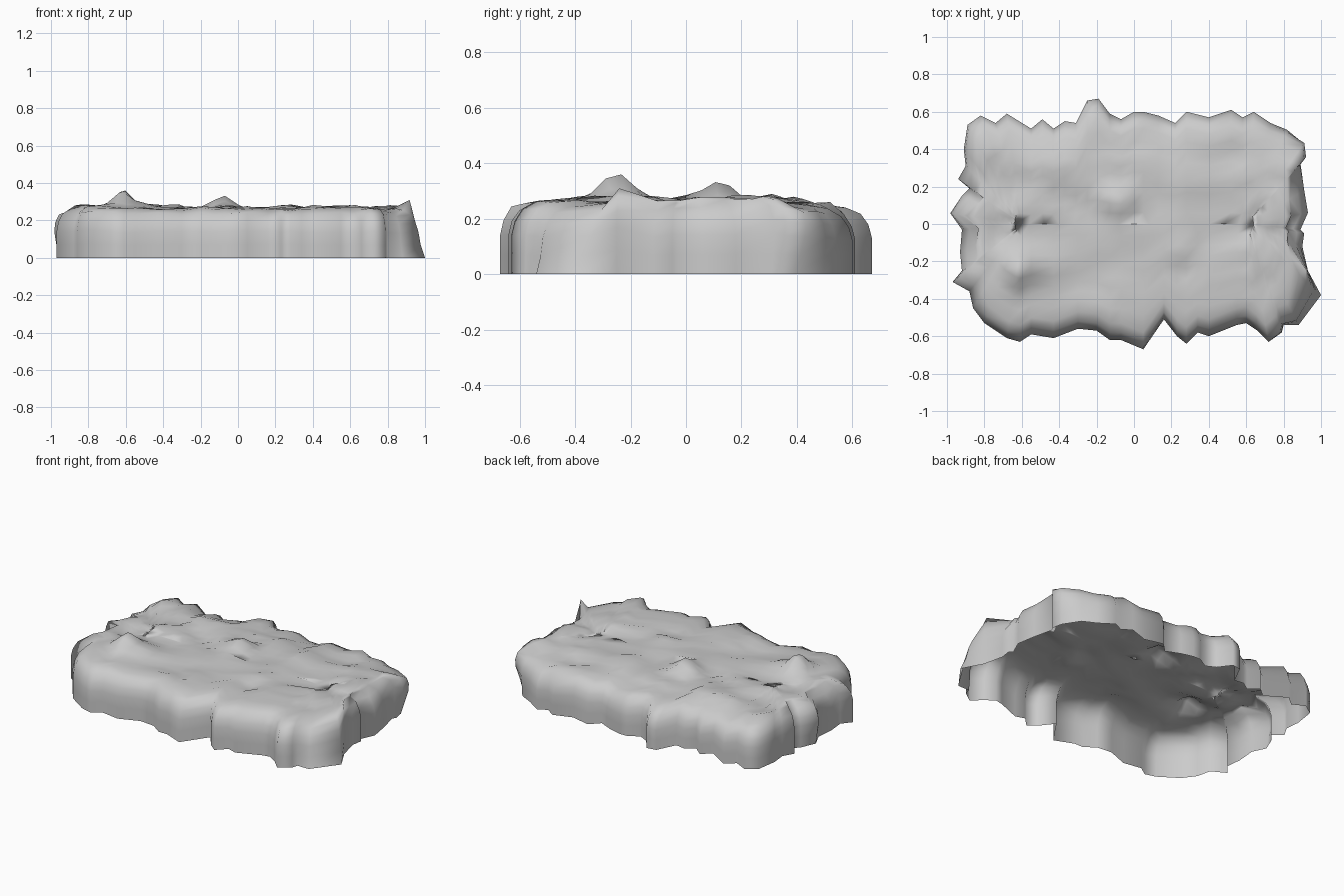
import bpy, bmesh
from math import exp
from mathutils import Vector, noise

if "Cube" in bpy.data.objects:
    bpy.data.objects.remove(bpy.data.objects["Cube"])

# ragged outline of the slab, clockwise from the back left corner
OUTLINE = [(-.89, .53), (-.82, .58), (-.74, .54), (-.68, .59), (-.55, .51), (-.49, .56),
           (-.43, .51), (-.37, .55), (-.31, .54), (-.25, .66), (-.19, .67), (-.13, .59),
           (-.07, .56), (0, .60), (.05, .60), (.13, .58), (.22, .54), (.28, .60),
           (.40, .57), (.52, .61), (.58, .57), (.64, .60), (.73, .54), (.82, .51),
           (.93, .46), (.94, .38), (.90, .33), (.91, .18), (.93, .06), (.89, -.03),
           (.91, -.05), (.90, -.12), (.93, -.25), (1.0, -.38), (.88, -.54), (.80, -.54),
           (.79, -.58), (.72, -.63), (.66, -.57), (.60, -.53), (.55, -.54), (.40, -.60),
           (.34, -.58), (.28, -.64), (.23, -.60), (.16, -.51), (.05, -.67), (-.07, -.62),
           (-.13, -.62), (-.20, -.57), (-.30, -.56), (-.43, -.61), (-.55, -.59), (-.61, -.63),
           (-.68, -.61), (-.80, -.53), (-.86, -.45), (-.88, -.36), (-.97, -.31), (-.92, -.25),
           (-.93, -.15), (-.92, -.03), (-1.0, .06), (-.92, .15), (-.88, .19), (-.94, .24),
           (-.90, .31), (-.91, .40)]

# (inset distance, height) from the open bottom rim up to the rounded edge
WALL = [(.0, 0), (.0, .07), (.0, .14), (.012, .19), (.04, .235), (.09, .257)]
# further steps across the top, as a fraction of the way to the middle line
TOP = [.27, .36, .45, .54, .63, .72, .81, .9, 1]


def bump(x, y, cx, cy, r):
    return exp(-((x - cx) ** 2 + (y - cy) ** 2) / r ** 2)


def relief(x, y):
    """Height added to the flat top: creases, peaks and the low back edge."""
    z = .022 * noise.noise(Vector((x * 4, y * 7, 1.3)))
    z += .02 * noise.noise(Vector((x * 9, y * 11, 5.1)))
    z += .09 * bump(x, y, -.61, -.25, .07) + .07 * bump(x, y, -.08, .12, .08)
    z += .02 * bump(x, y, -.70, -.40, .22)
    return z - .02 * max(0, y - .3) / .3


# draped slab shell, open underneath
bm = bmesh.new()
rings = []
for k in range(len(WALL) + len(TOP)):
    ring = []
    for x, y in OUTLINE:
        p = Vector((x, y))
        q = Vector((max(-.6, min(.6, x)), 0))
        d = q - p
        slope = bump(x, y, .97, -.45, .13)     # sunken front right corner
        spike = bump(x, y, .94, -.25, .06)     # raised tip beside it
        flare = bump(x, y, .93, .43, .10)      # back right corner, tucked in below
        point = bump(x, y, -1.0, .06, .05)     # point on the left side
        slope *= 1 - spike
        if k < len(WALL):
            inset, h = WALL[k]
            f = h / .257
            inset += .10 * slope * f ** .6 + (.09 * flare + .04 * point) * (1 - f)
            inset *= 1 - .85 * spike
            v = p + d.normalized() * inset
            z = h + f * relief(v.x, v.y) + spike * .055 * f
        else:
            t = TOP[k - len(WALL)]
            v = p + d * (.2 * slope * (1 - t) + t)
            if t == 1:   # both sides share evenly spaced points on the middle line
                v.x = round(v.x / .08) * .08
            z = .265 + relief(v.x, v.y)
        ring.append(bm.verts.new((v.x, v.y, z)))
    rings.append(ring)

n = len(OUTLINE)
for a, b in zip(rings, rings[1:]):
    for i in range(n):
        j = (i + 1) % n
        bm.faces.new((a[j], a[i], b[i], b[j]))
bmesh.ops.remove_doubles(bm, verts=rings[-1], dist=.002)
seam = [e for e in bm.edges if e.is_boundary and e.verts[0].co.z > .1]
bmesh.ops.holes_fill(bm, edges=seam, sides=0)
bmesh.ops.recalc_face_normals(bm, faces=bm.faces)
if sum(f.normal.z for f in bm.faces) < 0:
    bmesh.ops.reverse_faces(bm, faces=bm.faces)

mesh = bpy.data.meshes.new("slab_shell")
bm.to_mesh(mesh)
bm.free()
slab = bpy.data.objects.new("slab_shell", mesh)
bpy.context.collection.objects.link(slab)
bpy.context.view_layer.objects.active = slab
slab.select_set(True)
bpy.ops.object.shade_smooth()
